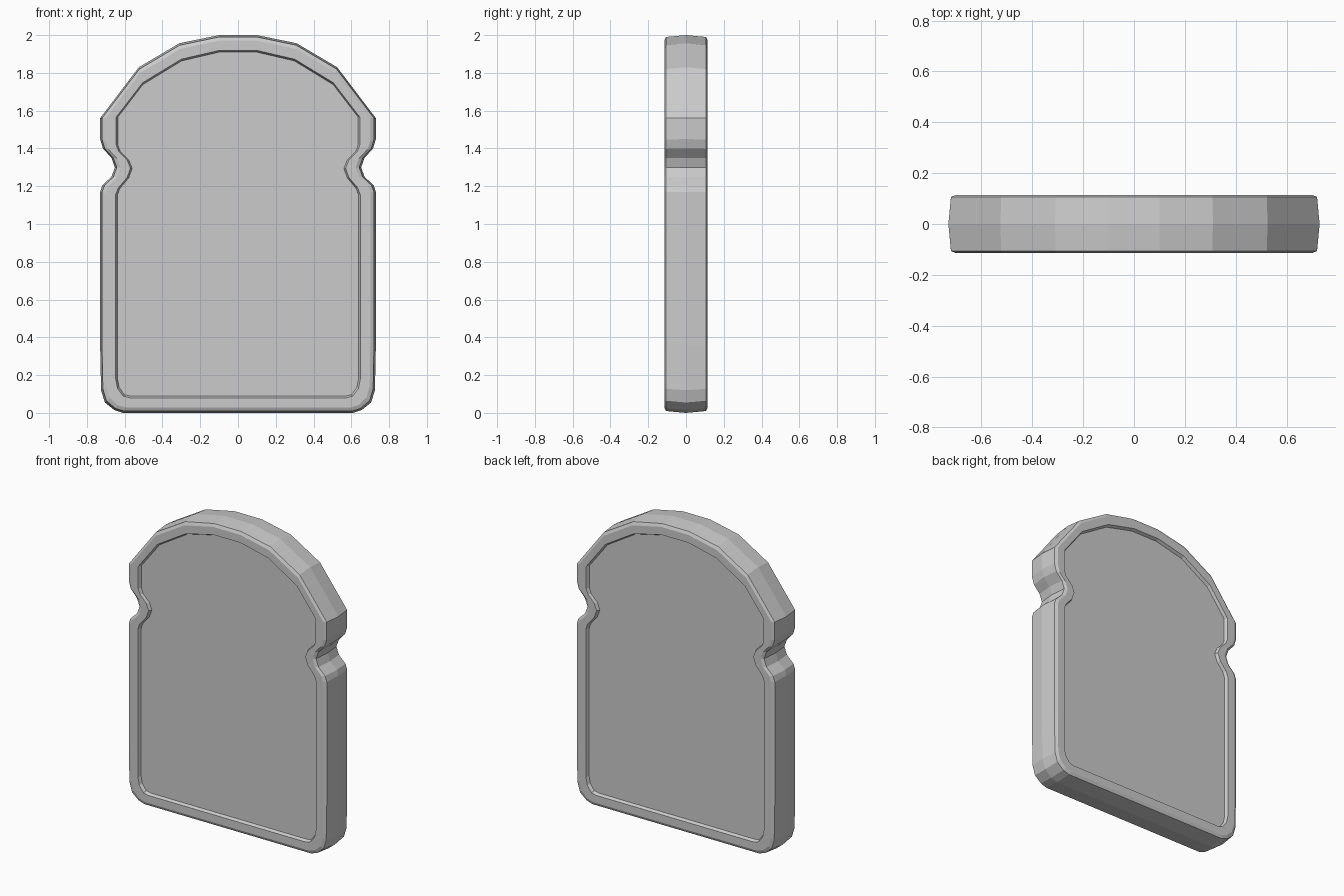
import bpy, bmesh

if "Cube" in bpy.data.objects:
    bpy.data.objects.remove(bpy.data.objects["Cube"])

# Right half of the slice: outer crust outline paired with the inner rim outline
OUTER = [(.61, 0), (.655, .015), (.705, .055), (.725, .12), (.73, .36), (.73, 1.17),
         (.718, 1.205), (.67, 1.25), (.652, 1.30), (.67, 1.35), (.715, 1.40),
         (.73, 1.45), (.73, 1.56), (.525, 1.83), (.31, 1.957), (.10, 2.0)]
INNER = [(.57, .082), (.605, .09), (.635, .13), (.645, .18), (.645, .36), (.645, 1.155),
         (.632, 1.19), (.585, 1.245), (.567, 1.295), (.585, 1.34), (.63, 1.385),
         (.643, 1.42), (.643, 1.565), (.505, 1.745), (.30, 1.87), (.098, 1.917)]

# Cross-section of the crust: (depth, blend from outer to inner outline)
SECTION = [(0, 0), (.106, .12), (.115, .35), (.115, .97), (.095, 1.08)]


def outline(t):
    half = [(a[0] + (b[0] - a[0]) * t, a[1] + (b[1] - a[1]) * t)
            for a, b in zip(OUTER, INNER)]
    return half + [(-x, z) for x, z in reversed(half)]


bm = bmesh.new()
steps = [(-y, t) for y, t in reversed(SECTION)] + SECTION[1:]
rings = [[bm.verts.new((x, y, z)) for x, z in outline(t)] for y, t in steps]

# Crust surface between neighbouring outlines
n = len(rings[0])
for r0, r1 in zip(rings, rings[1:]):
    for i in range(n):
        j = (i + 1) % n
        bm.faces.new((r0[i], r0[j], r1[j], r1[i]))

# Recessed bread faces, front and back
bm.faces.new(rings[0])
bm.faces.new(rings[-1])
bmesh.ops.recalc_face_normals(bm, faces=bm.faces[:])

mesh = bpy.data.meshes.new("bread_slice")
bm.to_mesh(mesh)
bm.free()
bpy.context.collection.objects.link(bpy.data.objects.new("bread_slice", mesh))
